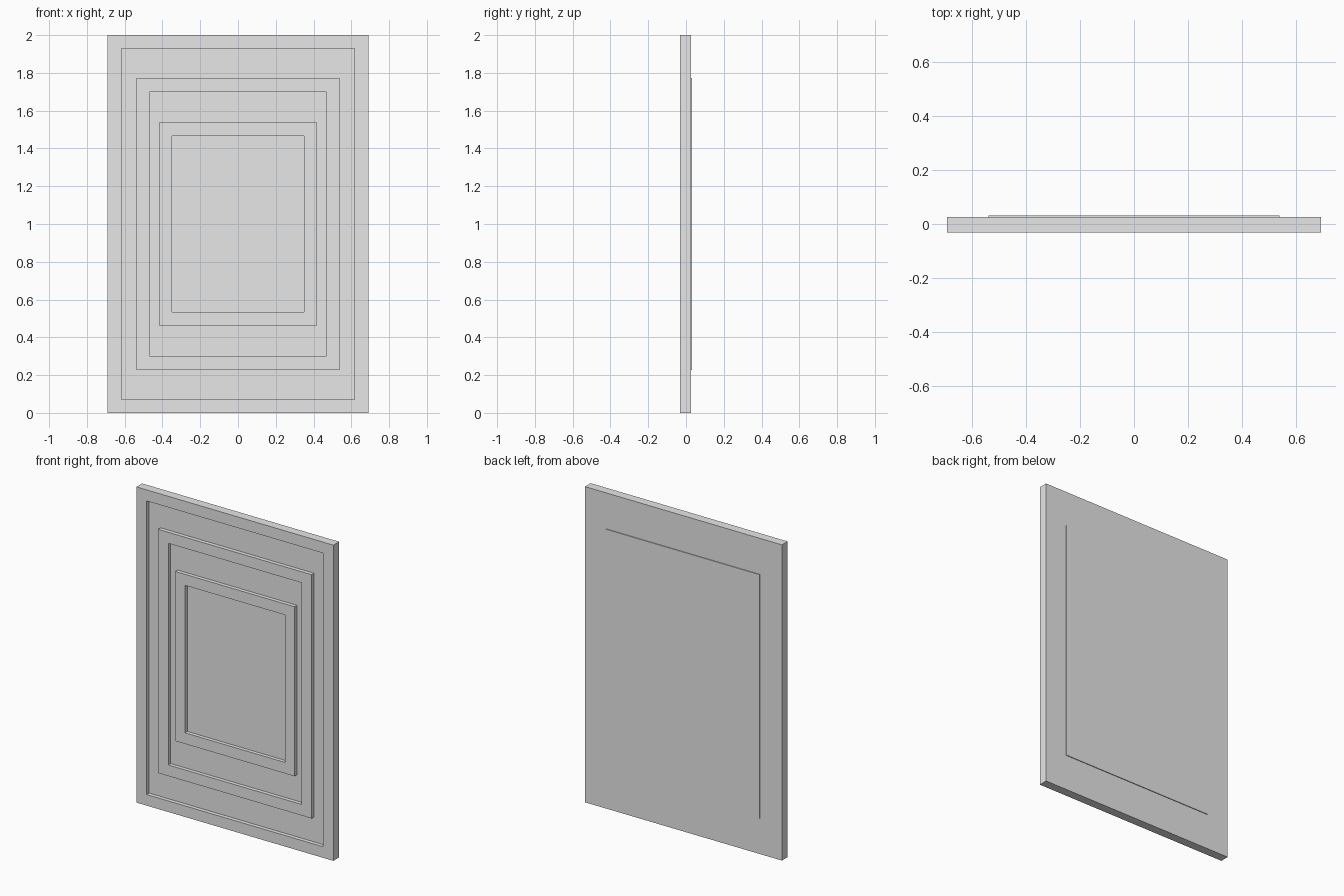
import bpy
import bmesh

if "Cube" in bpy.data.objects:
    bpy.data.objects.remove(bpy.data.objects["Cube"], do_unlink=True)

GREY = (0.8, 0.8, 0.8, 1.0)
grey = bpy.data.materials.new("plain_grey")
grey.use_nodes = True
grey.diffuse_color = GREY
grey.node_tree.nodes["Principled BSDF"].inputs["Base Color"].default_value = GREY

FRONT = -0.031


def tray(name, outer, inner, floor, back):
    """Upright rectangular slab with a rim around a recessed front panel."""
    bm = bmesh.new()

    def ring(half_size, y):
        w, h = half_size
        return [bm.verts.new((sx * w, y, 1 + sz * h))
                for sx, sz in ((-1, -1), (1, -1), (1, 1), (-1, 1))]

    rings = [ring(outer, back), ring(outer, FRONT), ring(inner, FRONT), ring(inner, floor)]
    for a, b in zip(rings, rings[1:]):
        for i in range(4):
            j = (i + 1) % 4
            bm.faces.new((a[i], a[j], b[j], b[i]))
    bm.faces.new(rings[0])
    bm.faces.new(rings[-1])
    bmesh.ops.recalc_face_normals(bm, faces=bm.faces)
    mesh = bpy.data.meshes.new(name)
    bm.to_mesh(mesh)
    bm.free()
    mesh.materials.append(grey)
    obj = bpy.data.objects.new(name, mesh)
    bpy.context.collection.objects.link(obj)
    return obj


# Three nested panels with flush front rims; the middle one shows through the back
tray("outer_panel", (0.69, 1.0), (0.618, 0.93), -0.006, 0.026)
tray("middle_panel", (0.538, 0.772), (0.467, 0.702), -0.007, 0.031)
tray("inner_panel", (0.418, 0.537), (0.35, 0.467), -0.008, 0.02)
